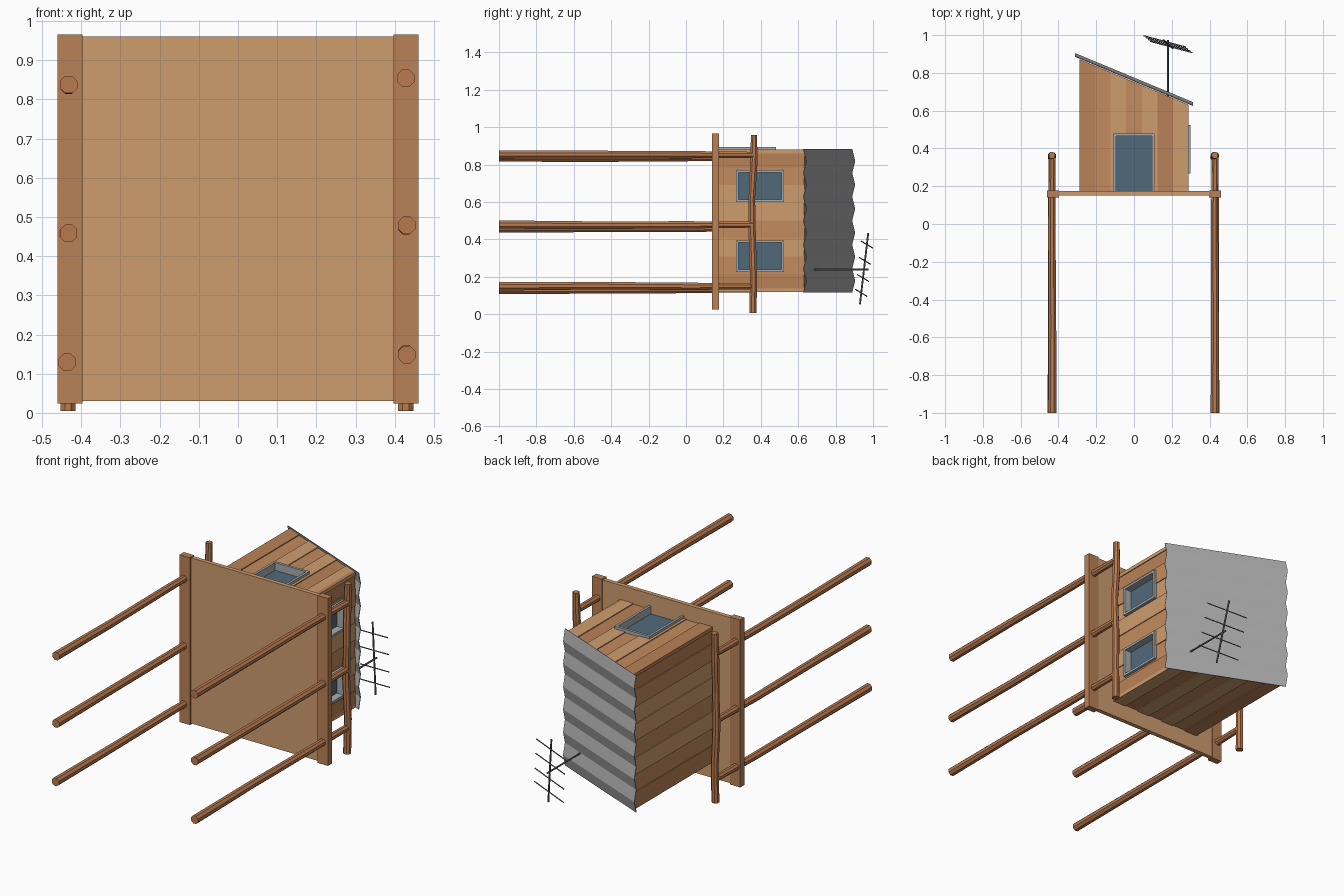
import bpy, bmesh, math, random
from mathutils import Vector

if "Cube" in bpy.data.objects:
    bpy.data.objects.remove(bpy.data.objects["Cube"])

random.seed(4)

def mat(name, hexcol):
    c = [int(hexcol[i:i + 2], 16) / 255 for i in (0, 2, 4)]
    m = bpy.data.materials.new(name)
    m.diffuse_color = [((v + 0.055) / 1.055) ** 2.4 if v > 0.04 else v / 12.92 for v in c] + [1]
    m.use_nodes = True
    m.node_tree.nodes["Principled BSDF"].inputs["Base Color"].default_value = m.diffuse_color
    return m

LIGHT = mat("light wood", "CE9E6F")
MID = mat("mid wood", "C38C5E")
DARK = mat("dark wood", "BA8257")
POLE = mat("pole wood", "B97A50")
ROOF = mat("corrugated metal", "ABABAB")
FRAME = mat("frame grey", "A9AEB2")
GLASS = mat("blue glass", "50697A")
METAL = mat("antenna metal", "66696C")

def finish(name, bm, m):
    bmesh.ops.recalc_face_normals(bm, faces=bm.faces)
    me = bpy.data.meshes.new(name)
    bm.to_mesh(me)
    bm.free()
    me.materials.append(m)
    ob = bpy.data.objects.new(name, me)
    bpy.context.collection.objects.link(ob)
    return ob

def prism(name, pts, z0, z1, m):
    """Outline in the x-y plane pushed from z0 to z1."""
    bm = bmesh.new()
    f = bm.faces.new([bm.verts.new((x, y, z0)) for x, y in pts])
    r = bmesh.ops.extrude_face_region(bm, geom=[f])
    vs = [v for v in r["geom"] if isinstance(v, bmesh.types.BMVert)]
    bmesh.ops.translate(bm, verts=vs, vec=(0, 0, z1 - z0))
    return finish(name, bm, m)

def box(name, x0, x1, y0, y1, z0, z1, m):
    return prism(name, [(x0, y0), (x1, y0), (x1, y1), (x0, y1)], z0, z1, m)

def tube(name, path, radii, m, sides=8):
    bm = bmesh.new()
    path = [Vector(p) for p in path]
    d = (path[-1] - path[0]).normalized()
    u = d.orthogonal().normalized()
    w = d.cross(u)
    rings = [[bm.verts.new(p + r * (u * math.cos(a) + w * math.sin(a)))
              for a in [2 * math.pi * (k + .5) / sides for k in range(sides)]]
             for p, r in zip(path, radii)]
    for a, b in zip(rings, rings[1:]):
        for k in range(sides):
            bm.faces.new((a[k], a[k - 1], b[k - 1], b[k]))
    bm.faces.new(rings[0])
    bm.faces.new(rings[-1])
    return finish(name, bm, m)

def wall_top(x):
    return 0.752 - 0.416 * x

# deck and its edge beams
box("deck", -0.41, 0.41, 0.15, 0.174, 0.03, 0.96, LIGHT)
for s, side in ((-1, "left"), (1, "right")):
    bx = sorted((s * 0.397, s * 0.461))
    box(side + "_beam", *bx, 0.14, 0.177, 0.024, 0.965, DARK)

# stilts and rails, slightly crooked
stilts = {"left": (-0.434, (0.132, 0.46, 0.836)), "right": (0.428, (0.151, 0.477, 0.854))}
for side, (px, zs) in stilts.items():
    for i, pz in enumerate(zs):
        path = [(px + random.uniform(-.003, .003), y, pz + random.uniform(-.003, .003))
                for y in (-1, -0.5, 0, 0.36)]
        tube(f"{side}_stilt_{i}", path, (0.024, 0.022, 0.021, 0.018), POLE)
    rail = [(px, 0.358, 0.005), (px + .003, 0.361, 0.2), (px - .003, 0.354, 0.42),
            (px + .002, 0.352, 0.62), (px - .002, 0.362, 0.8), (px, 0.364, 0.957)]
    tube(side + "_rail", rail, (0.021, 0.02, 0.021, 0.019, 0.021, 0.018), POLE)

# end walls of upright planks; the door wall is cut around the doorway
XW, Z0, Z1, YB, T = 0.288, 0.118, 0.88, 0.174, 0.02
DOOR = (-0.10, 0.10, 0.47)
tones = [DARK, MID, LIGHT, MID, LIGHT, DARK, LIGHT, DARK]

def end_plank(name, a, b, y0, z0, z1, m):
    prism(name, [(a, y0), (b, y0), (b, wall_top(b)), (a, wall_top(a))], z0, z1, m)

edges = [-XW + 2 * XW * i / 7 for i in range(8)]
for i in range(7):
    a, b = edges[i], edges[i + 1]
    off = 0.005 * (i % 2)
    end_plank(f"rear_plank_{i}", a, b, YB, Z0 + off, Z0 + T, tones[i])
    cuts = [a] + [c for c in DOOR[:2] if a < c < b] + [b]
    for j, (p, q) in enumerate(zip(cuts, cuts[1:])):
        inside = DOOR[0] < (p + q) / 2 < DOOR[1]
        end_plank(f"door_wall_plank_{i}_{j}", p, q, DOOR[2] if inside else YB,
                  Z1 - T, Z1 - off, tones[i])

# long walls of planks; the right one is cut around two windows
WY = (0.28, 0.51)
WINDOWS = ((0.235, 0.385), (0.61, 0.76))
side_tones = [DARK, MID, LIGHT, MID, LIGHT, LIGHT, MID, DARK]

def side_plank(name, x0, x1, y0, y1, z0, z1, m):
    t0, t1 = (wall_top(x0), wall_top(x1)) if y1 is None else (y1, y1)
    prism(name, [(x0, y0), (x1, y0), (x1, t1), (x0, t0)], z0, z1, m)

for i in range(8):
    a, b = [Z0 + (Z1 - Z0) * k / 8 for k in (i, i + 1)]
    off = 0.005 * (i % 2)
    side_plank(f"left_plank_{i}", -XW + off, -XW + T, YB, None, a, b, side_tones[i])
    cuts = [a] + [c for w in WINDOWS for c in w if a < c < b] + [b]
    for j, (p, q) in enumerate(zip(cuts, cuts[1:])):
        n, c = f"right_plank_{i}_{j}", side_tones[i]
        if any(w[0] < (p + q) / 2 < w[1] for w in WINDOWS):
            side_plank(n + "_low", XW - T, XW - off, YB, WY[0], p, q, c)
            side_plank(n + "_high", XW - T, XW - off, WY[1], None, p, q, c)
        else:
            side_plank(n, XW - T, XW - off, YB, None, p, q, c)

# door: frame bars and recessed pane
fz = (Z1 - 0.035, 0.894)
box("door_frame_left", -0.109, -0.096, YB, 0.48, *fz, FRAME)
box("door_frame_right", 0.096, 0.109, YB, 0.48, *fz, FRAME)
box("door_frame_top", -0.096, 0.096, 0.466, 0.48, *fz, FRAME)
box("door_pane", -0.1, 0.1, YB, 0.472, Z1 - 0.037, Z1 - 0.03, GLASS)

# windows: frame bars and recessed panes
for i, (a, b) in enumerate(WINDOWS):
    fx = (XW - 0.035, 0.299)
    n = f"window_{i}"
    box(n + "_frame_bottom", *fx, 0.268, 0.282, a - .01, b + .01, FRAME)
    box(n + "_frame_top", *fx, 0.51, 0.524, a - .01, b + .01, FRAME)
    box(n + "_frame_side_a", *fx, 0.282, 0.51, a - .01, a + .003, FRAME)
    box(n + "_frame_side_b", *fx, 0.282, 0.51, b - .003, b + .01, FRAME)
    box(n + "_pane", XW - 0.037, XW - 0.03, 0.275, 0.515, a - .005, b + .005, GLASS)

# zigzag corrugated roof sheet
bm = bmesh.new()
N = 12
rows = []
for i in range(N + 1):
    z = Z0 - 0.003 + (Z1 - Z0 + 0.006) * i / N
    h = 0.765 + (0.008 if i % 2 else -0.008)
    rows.append([bm.verts.new((x, h - 0.416 * x, z)) for x in (-0.312, 0.312)])
for a, b in zip(rows, rows[1:]):
    bm.faces.new((a[0], a[1], b[1], b[0]))
roof = finish("corrugated_roof", bm, ROOF)
sol = roof.modifiers.new("thickness", "SOLIDIFY")
sol.thickness = 0.004
sol.offset = 0

# antenna: mast, tilted boom and four cross rods
tube("antenna_mast", [(0.18, 0.67, 0.238), (0.18, 0.975, 0.238)], (0.005, 0.005), METAL, 6)
low, high = Vector((0.205, 0.93, 0.053)), Vector((0.155, 0.974, 0.433))
tube("antenna_boom", [low, high], (0.005, 0.005), METAL, 6)
half = Vector((0.112, -0.030, 0.018))
for i, t in enumerate((0.16, 0.37, 0.61, 0.84)):
    c = low.lerp(high, t)
    tube(f"antenna_rod_{i}", [c - half, c + half], (0.003, 0.003), METAL, 6)
